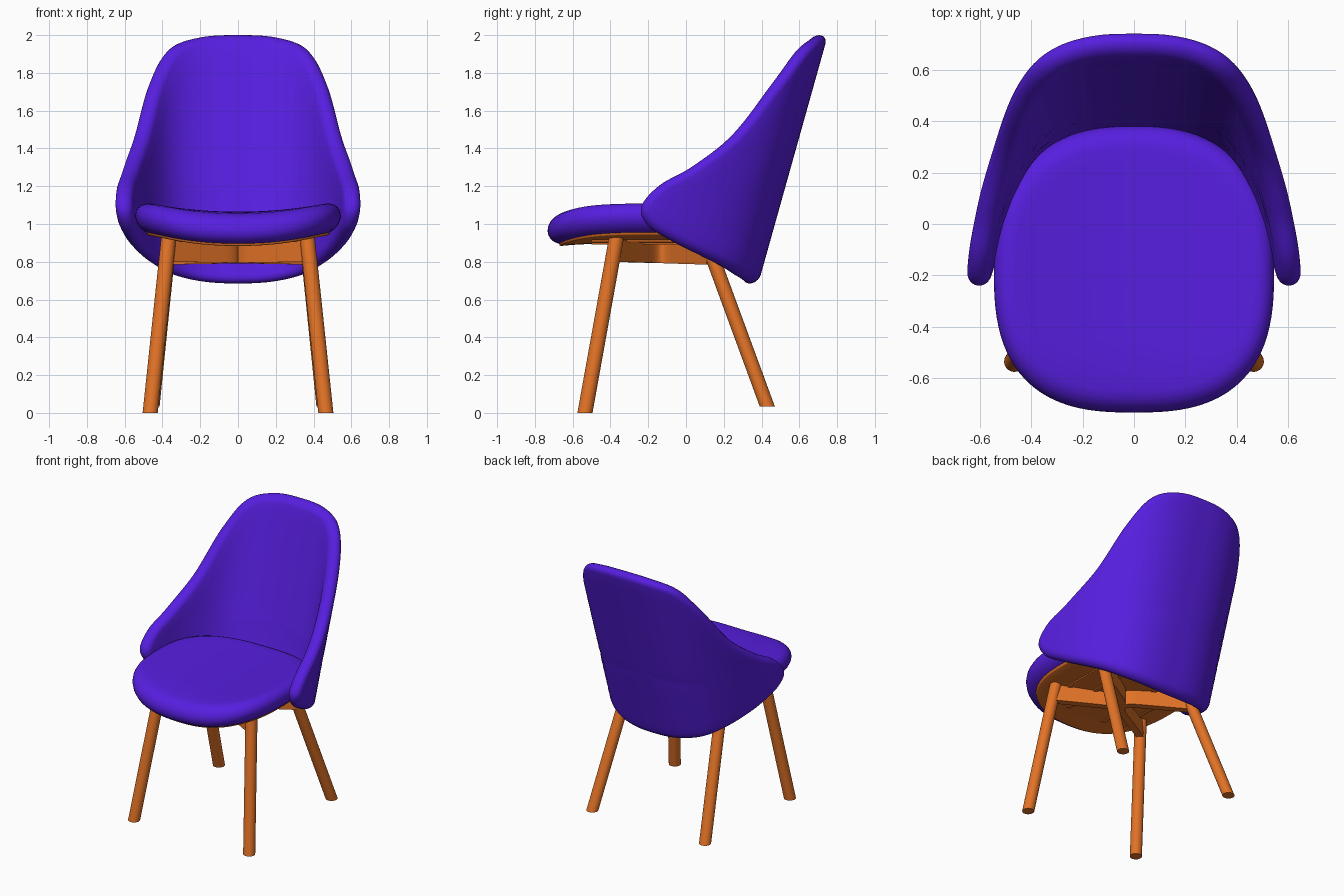
import bpy, bmesh, math
from mathutils import Vector

if "Cube" in bpy.data.objects:
    bpy.data.objects.remove(bpy.data.objects["Cube"])


def material(name, rgb):
    m = bpy.data.materials.new(name)
    m.diffuse_color = (*rgb, 1)
    m.use_nodes = True
    m.node_tree.nodes["Principled BSDF"].inputs["Base Color"].default_value = m.diffuse_color
    return m


FABRIC = material("purple_fabric", (0.095, 0.013, 0.74))
WOOD = material("orange_wood", (0.76, 0.17, 0.02))


def finish(name, bm, mat, angle=40):
    bmesh.ops.recalc_face_normals(bm, faces=bm.faces)
    me = bpy.data.meshes.new(name)
    bm.to_mesh(me)
    bm.free()
    ob = bpy.data.objects.new(name, me)
    bpy.context.collection.objects.link(ob)
    me.materials.append(mat)
    bpy.ops.object.select_all(action='DESELECT')
    ob.select_set(True)
    bpy.context.view_layer.objects.active = ob
    bpy.ops.object.shade_smooth_by_angle(angle=math.radians(angle))
    return ob


def skin(name, rings, mat, angle=40):
    """Join closed rings of points, cap both ends."""
    bm = bmesh.new()
    rows = [[bm.verts.new(p) for p in r] for r in rings]
    n = len(rows[0])
    for a, b in zip(rows, rows[1:]):
        for i in range(n):
            j = (i + 1) % n
            bm.faces.new((a[i], a[j], b[j], b[i]))
    bm.faces.new(rows[0])
    bm.faces.new(rows[-1])
    return finish(name, bm, mat, angle)


def spline(pts, closed, n=8):
    """Catmull-Rom curve through 2D points."""
    pts = [Vector(p) for p in pts]
    m, out = len(pts), []
    get = (lambda i: pts[i % m]) if closed else (lambda i: pts[max(0, min(m - 1, i))])
    for i in range(m if closed else m - 1):
        a, b, c, d = (get(i + k) for k in (-1, 0, 1, 2))
        for k in range(n):
            t = k / n
            out.append(0.5 * (2*b + (c - a)*t + (2*a - 5*b + 4*c - d)*t*t
                              + (3*b - a - 3*c + d)*t**3))
    return out if closed else out + [pts[-1]]


def pad(name, outline, centre, half, rim, place, mat):
    """Cushion with a rounded rim, laid on a curved surface by place(a, b, h)."""
    n, c = len(outline), Vector(centre)
    normals = []
    for i in range(n):
        t = (outline[(i + 1) % n] - outline[i - 1]).normalized()
        nr = Vector((-t.y, t.x))
        normals.append(nr if nr.dot(c - outline[i]) > 0 else -nr)

    def ring(inset, h, scale=1):
        return [place(*(c + (p + q * inset - c) * scale), h)
                for p, q in zip(outline, normals)]
    scales = [0.01] + [k / 10 for k in range(1, 10)]
    rings = [ring(rim, -half, s) for s in scales]
    for k in range(-5, 6):
        th = k * math.pi / 10
        rings.append(ring(rim * (1 - math.cos(th)), half * math.sin(th)))
    rings += [ring(rim, half, s) for s in reversed(scales)]
    return skin(name, rings, mat)


# Seat cushion: rounded square, dished across, drooping at the front
def seat_z(x, y):
    return 0.985 + 0.2 * x * x - 0.25 * max(0, -0.45 - y) ** 2


def seat_outline(scale):
    out = []
    for i in range(96):
        a = 2 * math.pi * i / 96
        c, s = math.cos(a), math.sin(a)
        n = 2.4 if s > 0 else 2.7
        r = scale / (abs(c) ** n + abs(s) ** n) ** (1 / n)
        out.append(Vector((0.545 * r * c, -0.175 + 0.558 * r * s)))
    return out


pad("seat_cushion", seat_outline(1), (0, -0.175), 0.08, 0.085,
    lambda x, y, h: Vector((x, y, seat_z(x, y) + h)), FABRIC)
pad("seat_base_panel", seat_outline(0.89), (0, -0.175), 0.015, 0.01,
    lambda x, y, h: Vector((x, y, seat_z(x, y) - 0.075 + h)), WOOD)

# Ribs under the seat panel
for i, x in enumerate((-0.3, -0.15, 0.15, 0.3)):
    rings = []
    for k in range(9):
        y = -0.5 + 0.65 * k / 8
        z = seat_z(x, y) - 0.085
        rings.append([(x + dx, y, z + dz) for dx, dz in
                      ((-0.015, 0), (0.015, 0), (0.015, -0.012), (-0.015, -0.012))])
    skin(f"seat_rib_{i + 1}", rings, WOOD)

# Back shell: U-shaped plan, leaning backwards, trimmed by a smooth outline
PLAN = [(0, .145), (.13, .14), (.25, .113), (.355, .055), (.43, -.025),
        (.5, -.15), (.557, -.3), (.603, -.5), (.612, -.65)]
plan = spline([(-x, w) for x, w in PLAN[:0:-1]] + PLAN, False, 16)
mid = len(plan) // 2
arc = [0.0]
for p, q in zip(plan[mid:], plan[mid + 1:]):
    arc.append(arc[-1] + (q - p).length)


def plan_at(s):
    a = abs(s)
    k = next((i for i in range(len(arc) - 2) if arc[i + 1] >= a), len(arc) - 2)
    t = (a - arc[k]) / (arc[k + 1] - arc[k])
    p = plan[mid + k].lerp(plan[mid + k + 1], t)
    return Vector((math.copysign(p.x, s), p.y))


def shell_place(s, z, h):
    p = plan_at(s)
    t = (plan_at(s + 0.03) - plan_at(s - 0.03)).normalized()
    p.x *= 1 + 0.08 * (z - 1.1)
    return Vector((p.x - t.y * h, p.y + t.x * h + 0.28 * z, z))


EDGE = [(0, 2.0), (.19, 1.987), (.35, 1.925), (.48, 1.75),
        (.64, 1.475), (.82, 1.305), (.97, 1.205), (1.036, 1.09), (.97, .99),
        (.82, .91), (.64, .835), (.49, .778), (.35, .727), (.18, .694), (0, .685)]
edge = spline(EDGE + [(-s, z) for s, z in EDGE[-2:0:-1]], True, 8)
pad("back_shell", edge, (0, 1.2), 0.046, 0.046, shell_place, FABRIC)


# Splayed legs with level feet
def leg(name, foot, top, r=0.04):
    rings = [[(p[0] + r * math.cos(a), p[1] + r * math.sin(a), p[2])
              for a in (2 * math.pi * i / 32 for i in range(32))] for p in (foot, top)]
    skin(name, rings, WOOD)


# Bent rail joining front and rear leg through the middle of the seat
def rail(name, sx):
    a, b, c = Vector((.365, -.37)), Vector((-.05, -.13)), Vector((.375, .13))
    p, q = b.lerp(a, 0.3), b.lerp(c, 0.3)
    path = [a] + [p*(1 - t)**2 + 2*b*t*(1 - t) + q*t*t
                  for t in (k / 10 for k in range(11))] + [c]
    rings = []
    for i, v in enumerate(path):
        t = (path[min(i + 1, len(path) - 1)] - path[max(i - 1, 0)]).normalized()
        n = Vector((-t.y, t.x)) * 0.024
        low = 0.80 - 0.03 * (v.y + 0.37)
        rings.append([(sx * (v.x + k * n.x), v.y + k * n.y, z) for k, z in
                      ((-1, low), (1, low), (1, 0.915), (-1, 0.915))])
    skin(name, rings, WOOD)


for side, sx in (("left", -1), ("right", 1)):
    leg(f"front_leg_{side}", (sx * .465, -.535, 0), (sx * .365, -.365, 0.945))
    leg(f"rear_leg_{side}", (sx * .455, .43, 0.035), (sx * .365, .105, 0.92))
    rail(f"seat_rail_{side}", sx)
